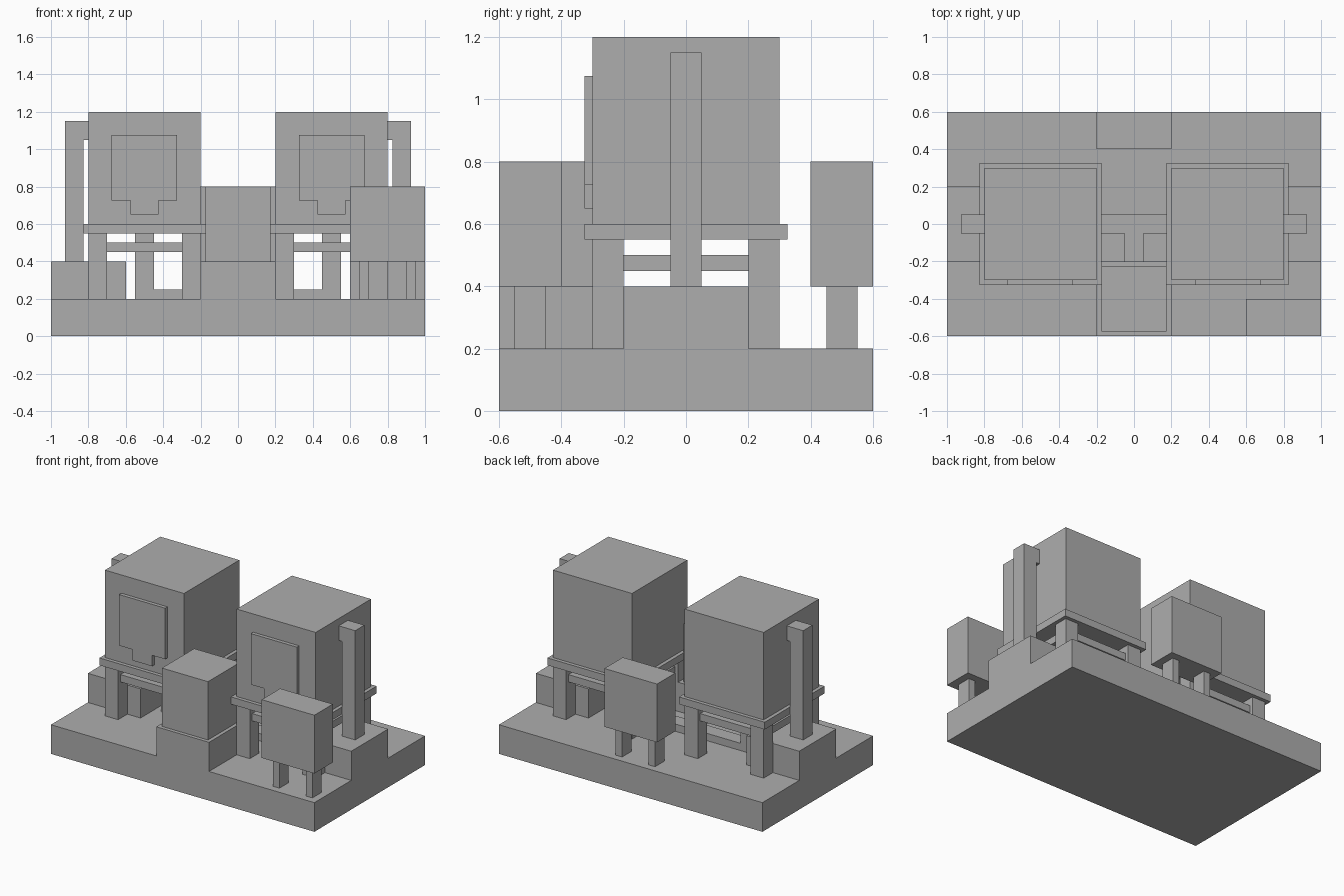
import bpy
import bmesh

default_cube = bpy.data.objects.get("Cube")
if default_cube:
    bpy.data.objects.remove(default_cube, do_unlink=True)

grey = bpy.data.materials.new("plain grey")
grey.use_nodes = True
colour = (0.42, 0.42, 0.42, 1)
grey.diffuse_color = colour
grey.node_tree.nodes["Principled BSDF"].inputs["Base Color"].default_value = colour


def finish(name, bm):
    bmesh.ops.recalc_face_normals(bm, faces=bm.faces)
    mesh = bpy.data.meshes.new(name)
    bm.to_mesh(mesh)
    bm.free()
    mesh.materials.append(grey)
    bpy.context.collection.objects.link(bpy.data.objects.new(name, mesh))


def box(name, xs, ys, zs):
    """Box spanning the given (low, high) ranges."""
    bm = bmesh.new()
    bmesh.ops.create_cube(bm, size=1)
    for v in bm.verts:
        for i, (low, high) in enumerate((xs, ys, zs)):
            v.co[i] = high if v.co[i] > 0 else low
    finish(name, bm)


def prism(name, outline, ys):
    """Outline in x and z, extruded along y."""
    bm = bmesh.new()
    face = bm.faces.new([bm.verts.new((x, ys[0], z)) for x, z in outline])
    extruded = bmesh.ops.extrude_face_region(bm, geom=[face])["geom"]
    for v in extruded:
        if isinstance(v, bmesh.types.BMVert):
            v.co.y = ys[1]
    finish(name, bm)


def span(centre, half):
    return (centre - half, centre + half)


# Base, front pedestal and the block on it
box("base_slab", (-1, 1), (-0.6, 0.6), (0, 0.2))
box("front_pedestal", (-0.2, 0.2), (-0.6, -0.2), (0.2, 0.4))
box("front_block", span(0, 0.175), span(-0.4, 0.175), (0.4, 0.8))

# Floor duct joining both tables and the pedestal
box("floor_duct", (-0.45, 0.45), span(0, 0.05), (0.2, 0.25))
box("floor_duct_branch", span(0, 0.05), (-0.2, -0.05), (0.2, 0.25))

# Two cabinets on legs
for label, cx, cy in (("corner", 0.8, -0.5), ("back", 0, 0.5)):
    box(label + "_cabinet", span(cx, 0.2), span(cy, 0.1), (0.4, 0.8))
    for s in (-1, 1):
        box(label + "_cabinet_leg", span(cx + s * 0.125, 0.025), span(cy, 0.05), (0.2, 0.4))

# Mirrored tables with their tanks
for side, s in (("left", 1), ("right", -1)):
    c = 0.5 * s
    box(side + "_tank", span(c, 0.3), span(0, 0.3), (0.6, 1.2))
    box(side + "_table_top", span(c, 0.325), span(0, 0.325), (0.55, 0.6))
    box(side + "_centre_post", span(c, 0.05), span(0, 0.05), (0.2, 0.55))
    for a in (-0.25, 0.25):
        box(side + "_cross_rail", span(c, 0.2), span(a, 0.025), (0.45, 0.5))
        box(side + "_side_rail", span(c + a, 0.025), span(0, 0.2), (0.45, 0.5))
        for b in (-0.25, 0.25):
            box(side + "_table_leg", span(c + a, 0.05), span(b, 0.05), (0.2, 0.55))

    # Raised front panel with a tab at the bottom
    half = [(0.075, 0.65), (0.075, 0.725), (0.175, 0.725), (0.175, 1.075)]
    outline = [(c + x, z) for x, z in half] + [(c - x, z) for x, z in reversed(half)]
    prism(side + "_front_panel", outline, (-0.325, -0.3))

    # Side step and the hooked pipe standing on it
    box(side + "_step", span(0.8 * s, 0.2), span(0, 0.2), (0.2, 0.4))
    pipe = [(0.825, 0.4), (0.925, 0.4), (0.925, 1.15), (0.8, 1.15), (0.8, 1.05), (0.825, 1.05)]
    prism(side + "_pipe", [(x * s, z) for x, z in pipe], (-0.05, 0.05))
